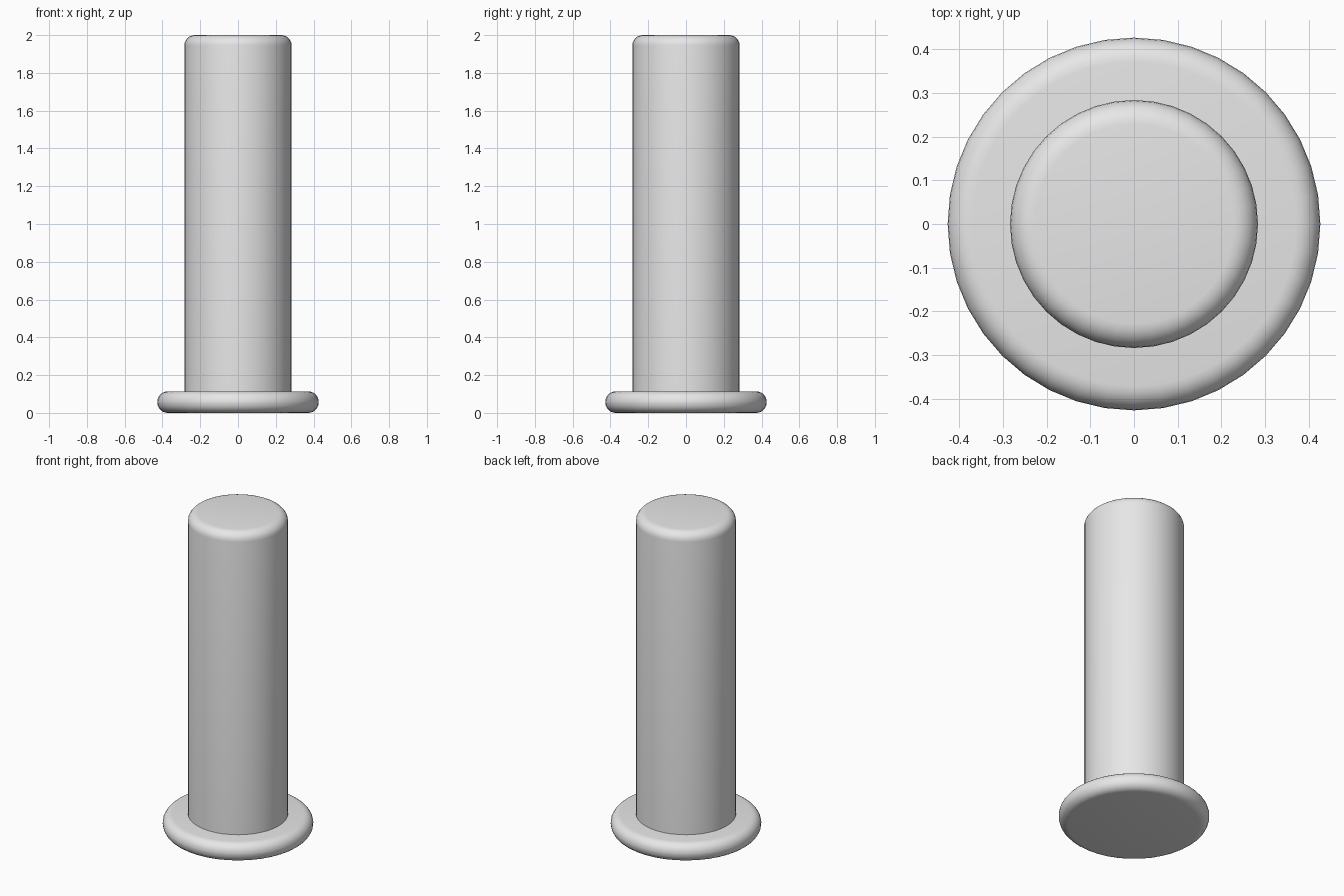
import bpy
import bmesh
import math

cube = bpy.data.objects.get("Cube")
if cube:
    bpy.data.objects.remove(cube, do_unlink=True)

# Plain grey for the whole pin
GREY = (0.8, 0.8, 0.8, 1.0)
grey = bpy.data.materials.new("plain_grey")
grey.use_nodes = True
grey.diffuse_color = GREY
grey.node_tree.nodes["Principled BSDF"].inputs["Base Color"].default_value = GREY


def rounded_disc(name, radius, bottom, top, rounding, round_bottom):
    """Upright cylinder with rounded rims."""
    bm = bmesh.new()
    bmesh.ops.create_cone(bm, cap_ends=True, segments=40, radius1=radius,
                          radius2=radius, depth=top - bottom)
    bmesh.ops.translate(bm, verts=bm.verts, vec=(0, 0, (top + bottom) / 2))
    middle = (top + bottom) / 2
    rims = [e for e in bm.edges
            if abs(e.verts[0].co.z - e.verts[1].co.z) < 0.001
            and (round_bottom or e.verts[0].co.z > middle)]
    bmesh.ops.bevel(bm, geom=rims, offset=rounding, segments=6, profile=0.5,
                    affect='EDGES', clamp_overlap=True)
    mesh = bpy.data.meshes.new(name)
    bm.to_mesh(mesh)
    bm.free()
    mesh.materials.append(grey)
    obj = bpy.data.objects.new(name, mesh)
    bpy.context.collection.objects.link(obj)
    bpy.ops.object.select_all(action='DESELECT')
    obj.select_set(True)
    bpy.context.view_layer.objects.active = obj
    bpy.ops.object.shade_smooth_by_angle(angle=math.radians(35))
    return obj


# Wide rounded flange at the foot
rounded_disc("flange", 0.427, 0.0, 0.114, 0.055, True)
# Tall shaft, set into the flange
rounded_disc("shaft", 0.284, 0.06, 2.0, 0.055, False)
